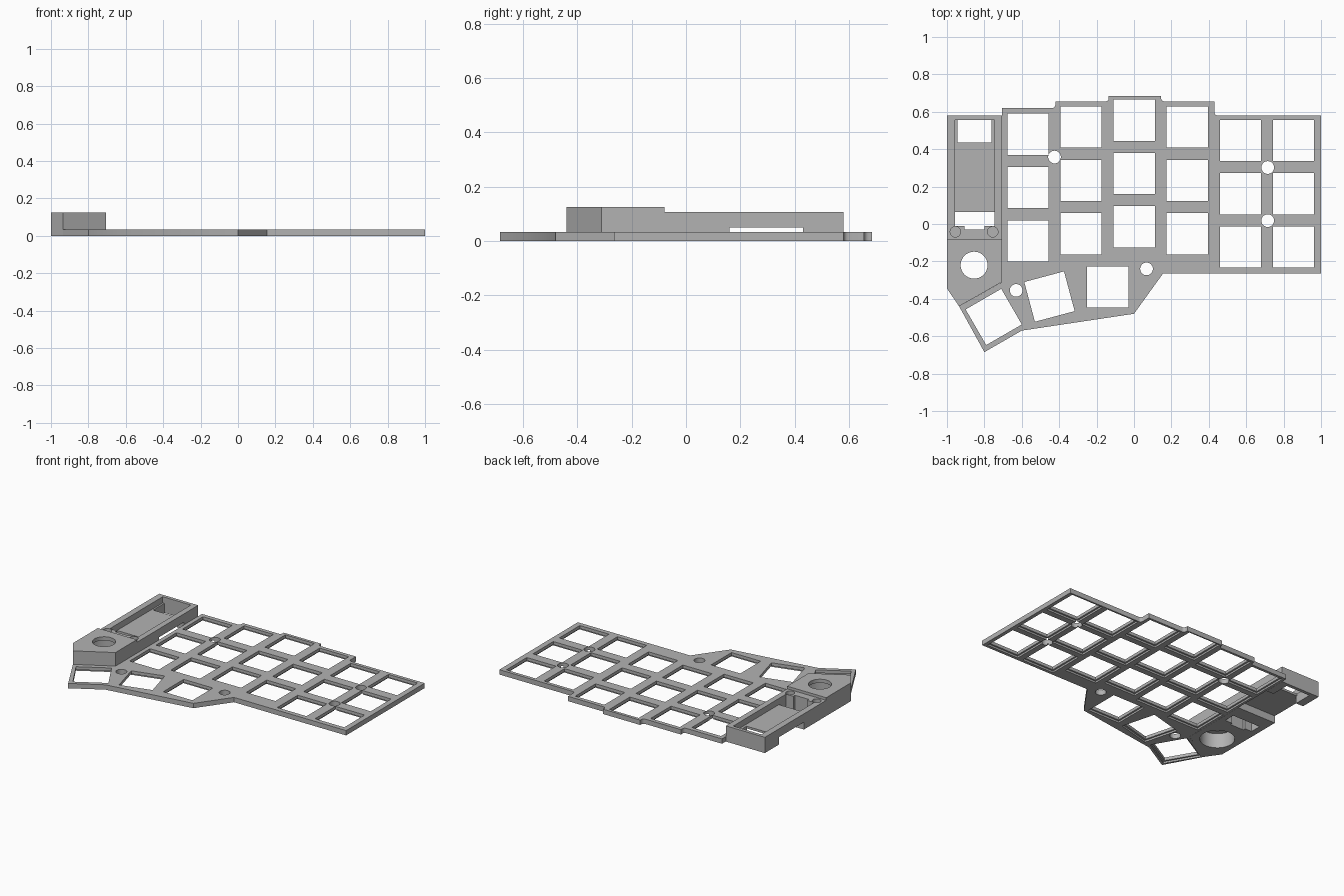
import bpy, bmesh, math
from mathutils import Matrix, Vector

if "Cube" in bpy.data.objects:
    bpy.data.objects.remove(bpy.data.objects["Cube"], do_unlink=True)

grey = bpy.data.materials.new("matte grey")
grey.use_nodes = True
grey.diffuse_color = (0.45, 0.45, 0.45, 1)
grey.node_tree.nodes["Principled BSDF"].inputs["Base Color"].default_value = (0.45, 0.45, 0.45, 1)


def add_prism(bm, points, z0, z1):
    """Extrude an outline from z0 to z1."""
    face = bm.faces.new([bm.verts.new((x, y, z0)) for x, y in points])
    out = bmesh.ops.extrude_face_region(bm, geom=[face])
    top = [v for v in out["geom"] if isinstance(v, bmesh.types.BMVert)]
    bmesh.ops.translate(bm, verts=top, vec=(0, 0, z1 - z0))


def make(name, prisms):
    """One object from a list of (outline, z0, z1)."""
    bm = bmesh.new()
    for points, z0, z1 in prisms:
        add_prism(bm, points, z0, z1)
    bmesh.ops.recalc_face_normals(bm, faces=bm.faces)
    mesh = bpy.data.meshes.new(name)
    bm.to_mesh(mesh)
    bm.free()
    obj = bpy.data.objects.new(name, mesh)
    bpy.context.collection.objects.link(obj)
    mesh.materials.append(grey)
    return obj


def rect(x0, x1, y0, y1):
    return [(x0, y0), (x1, y0), (x1, y1), (x0, y1)]


def square(x, y, size, angle=0):
    turn = Matrix.Rotation(math.radians(angle), 2)
    corners = rect(-size / 2, size / 2, -size / 2, size / 2)
    return [tuple(turn @ Vector(c) + Vector((x, y))) for c in corners]


def circle(x, y, r, n=32):
    return [(x + r * math.cos(math.tau * i / n), y + r * math.sin(math.tau * i / n)) for i in range(n)]


def cut(obj, prisms):
    """Subtract prisms from an object and discard the cutter."""
    cutter = make("cutter", prisms)
    cutter.hide_render = True
    mod = obj.modifiers.new("cut", "BOOLEAN")
    mod.operation = "DIFFERENCE"
    mod.solver = "EXACT"
    mod.object = cutter
    bpy.context.view_layer.objects.active = obj
    bpy.ops.object.modifier_apply(modifier=mod.name)
    bpy.data.objects.remove(cutter, do_unlink=True)


def smooth(obj):
    bpy.ops.object.select_all(action="DESELECT")
    obj.select_set(True)
    bpy.context.view_layer.objects.active = obj
    bpy.ops.object.shade_smooth_by_angle(angle=math.radians(30))


def rounded(points, r=0.018, steps=4):
    """Round the square corners of the outline."""
    out = []
    for i, p in enumerate(points):
        p = Vector(p)
        a = (Vector(points[i - 1]) - p).normalized()
        b = (Vector(points[(i + 1) % len(points)]) - p).normalized()
        convex = a.cross(b) < 0
        if abs(a.dot(b)) > 0.01 or p.x < -0.72 or not convex:
            out.append(tuple(p))
            continue
        centre = p + (a + b) * r
        for k in range(steps + 1):
            t = k / steps * math.pi / 2
            out.append(tuple(centre - b * r * math.cos(t) - a * r * math.sin(t)))
    return out


PLATE = 0.033

# Switch plate with stepped back edge and angled thumb corner
outline = [(-0.935, -0.44), (-0.8, -0.685), (-0.6, -0.57), (0, -0.48), (0.155, -0.265),
           (1, -0.265), (1, 0.58), (0.43, 0.58), (0.43, 0.655), (0.145, 0.655),
           (0.145, 0.685), (-0.135, 0.685), (-0.135, 0.655), (-0.42, 0.655),
           (-0.42, 0.62), (-0.705, 0.62), (-0.705, -0.31)]
outline.reverse()
plate = make("switch_plate", [(rounded(outline), 0, PLATE)])

# Switch openings: six staggered columns of three, plus the thumb fan
keys = []
for col, top in enumerate([0.48, 0.518, 0.555, 0.518, 0.447, 0.447]):
    for row in range(3):
        keys.append((-0.567 + 0.284 * col, top - 0.285 * row, 0))
keys += [(-0.14, -0.337, 0), (-0.452, -0.388, 15), (-0.75, -0.497, 30)]
cut(plate, [(square(x, y, 0.22, a), -0.05, 0.1) for x, y, a in keys])

# Clip recesses around each opening on the underside
cut(plate, [(square(x, y, 0.243, a), -0.05, 0.012) for x, y, a in keys])

# Screw holes
screws = [(-0.425, 0.358), (0.715, 0.302), (0.715, 0.018), (0.067, -0.24), (-0.63, -0.355)]
cut(plate, [(circle(x, y, 0.034), -0.05, 0.1) for x, y in screws])
smooth(plate)

# Tall knob block with a wide cavity below and a round opening on top
L, R = -1, -0.706
block = make("knob_block", [([(L, -0.08), (L, -0.345), (-0.935, -0.44), (R, -0.31), (R, -0.08)], 0, 0.125)])
cut(block, [(circle(-0.855, -0.22, 0.072, 48), -0.05, 0.2)])
cut(block, [(circle(-0.855, -0.22, 0.108, 48), -0.05, 0.1)])
smooth(block)

# Controller housing: open tray with ledge
housing = make("controller_housing", [(rect(L, R, -0.08, 0.58), 0, 0.107)])
cut(housing, [(rect(-0.957, -0.745, -0.012, 0.557), 0.065, 0.2)])
# Through openings at both ends of the tray floor
cut(housing, [(rect(-0.945, -0.762, 0.3, 0.557), -0.05, 0.2),
              (rect(-0.957, -0.745, -0.012, 0.065), -0.05, 0.2)])
cut(housing, [(rect(-0.905, -0.8, -0.03, 0.02), -0.05, 0.2)])
# Sideways passage beneath the floor
cut(housing, [(rect(-1.1, -0.6, 0.16, 0.43), -0.05, 0.05)])
# Blind peg holes beside the front notch
cut(housing, [(circle(x, -0.042, 0.028, 24), 0.04, 0.2) for x in (-0.955, -0.755)])
smooth(housing)

# Tray floor over the end opening
floor = make("tray_floor", [(rect(-0.946, -0.761, 0.29, 0.437), 0.05, 0.065)])
